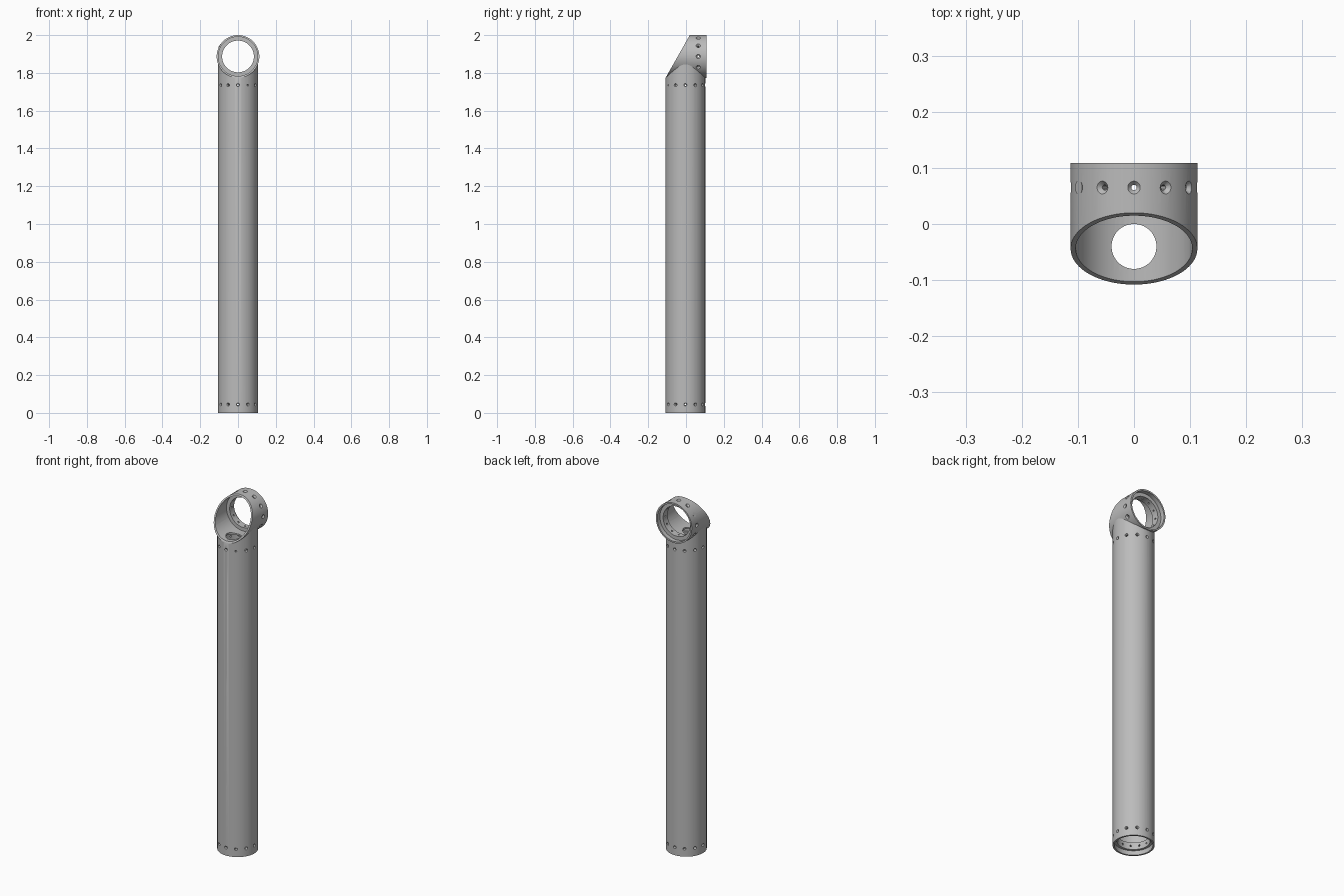
import bpy, bmesh
from math import radians, pi, cos, sin
from mathutils import Matrix, Vector

if "Cube" in bpy.data.objects:
    bpy.data.objects.remove(bpy.data.objects["Cube"])

PIPE_R, ELBOW_R, WALL = 0.105, 0.113, 0.009
PIPE_Y, AXIS_Z, BACK_Y = -0.003, 1.887, 0.109
PIPE = Matrix.Translation((0, PIPE_Y, 0))
# local z of the elbow runs along world y
ELBOW = Matrix.Translation((0, 0, AXIS_Z)) @ Matrix.Rotation(-pi / 2, 4, "X")

grey = bpy.data.materials.new("satin grey")
grey.use_nodes = True
grey.diffuse_color = (0.5, 0.5, 0.5, 1)
grey.node_tree.nodes["Principled BSDF"].inputs["Base Color"].default_value = grey.diffuse_color


def make(name, bm):
    bmesh.ops.recalc_face_normals(bm, faces=bm.faces)
    mesh = bpy.data.meshes.new(name)
    bm.to_mesh(mesh)
    bm.free()
    mesh.materials.append(grey)
    obj = bpy.data.objects.new(name, mesh)
    bpy.context.collection.objects.link(obj)
    return obj


def sleeve(name, outer, inner, low, high, frame):
    """Hollow round sleeve along the frame's z axis."""
    bm = bmesh.new()
    loops = []
    for r, z in ((outer, low), (outer, high), (inner, high), (inner, low)):
        loops.append([bm.verts.new(frame @ Vector((r * cos(a), r * sin(a), z)))
                      for a in (2 * pi * i / 72 for i in range(72))])
    for k, ring in enumerate(loops):
        following = loops[(k + 1) % 4]
        for i in range(72):
            j = (i + 1) % 72
            bm.faces.new((ring[i], ring[j], following[j], following[i]))
    return make(name, bm)


def add_cone(bm, r1, r2, low, high, frame, sides):
    bmesh.ops.create_cone(bm, cap_ends=True, segments=sides, radius1=r1, radius2=r2,
                          depth=high - low,
                          matrix=frame @ Matrix.Translation((0, 0, (low + high) / 2)))


def rod(name, radius, low, high, frame):
    bm = bmesh.new()
    add_cone(bm, radius, radius, low, high, frame, 72)
    return make(name, bm)


def screw_cutters(height, surface, head, frame):
    """Twelve radial bores and twelve matching countersinks."""
    bores, sinks = bmesh.new(), bmesh.new()
    for i in range(12):
        radial = (frame @ Matrix.Translation((0, 0, height))
                  @ Matrix.Rotation(i * pi / 6, 4, "Z") @ Matrix.Rotation(pi / 2, 4, "Y"))
        add_cone(bores, 0.0048, 0.0048, 0.07, 0.13, radial, 12)
        add_cone(sinks, 0.0048, head, surface - 0.008, surface + 0.001, radial, 16)
    return [make("bore_cutter", bores), make("countersink_cutter", sinks)]


def cut(obj, cutters):
    for cutter in cutters:
        mod = obj.modifiers.new("cut", "BOOLEAN")
        mod.operation, mod.solver, mod.object = "DIFFERENCE", "EXACT", cutter
        bpy.ops.object.select_all(action="DESELECT")
        bpy.context.view_layer.objects.active = obj
        obj.select_set(True)
        bpy.ops.object.modifier_apply(modifier=mod.name)


# Main shells
pipe = sleeve("long_pipe", PIPE_R, PIPE_R - WALL, 0, 1.86, PIPE)
elbow = sleeve("elbow_sleeve", ELBOW_R, ELBOW_R - WALL, -0.2, BACK_Y, ELBOW)

# Inner mounting rings
foot_ring = sleeve("foot_ring", PIPE_R - WALL + 0.001, 0.083, 0.025, 0.065, PIPE)
neck_ring = sleeve("neck_ring", PIPE_R - WALL + 0.001, 0.083, 1.715, 1.755, PIPE)
back_ring = sleeve("back_ring", ELBOW_R - WALL + 0.001, 0.084, 0.045, 0.085, ELBOW)

# Sloped mouth cutter: a slab lying on the slanted plane
top, bottom = Vector((0, 0.02, 2.0)), Vector((0, -0.108, 1.774))
along = (top - bottom).normalized()
across = Vector((1, 0, 0))
outward = across.cross(along)
if outward.y > 0:
    outward = -outward
bm = bmesh.new()
bmesh.ops.create_cube(bm, size=1)
for v in bm.verts:
    p = v.co.copy()
    v.co = (top + bottom) / 2 + across * p.x + along * p.y + outward * (p.z + 0.5)
mouth_cutter = make("mouth_cutter", bm)

saddle_cutter = rod("saddle_cutter", ELBOW_R - 0.004, -0.4, 0.4, ELBOW)
passage_cutter = rod("passage_cutter", 0.04, 1.7, 1.85, Matrix.Translation((0, -0.04, 0)))
foot_screws = screw_cutters(0.045, PIPE_R, 0.009, PIPE)
neck_screws = screw_cutters(1.735, PIPE_R, 0.009, PIPE)
back_screws = screw_cutters(0.065, ELBOW_R, 0.0125, ELBOW)

cut(pipe, [saddle_cutter, mouth_cutter] + foot_screws + neck_screws)
cut(elbow, [mouth_cutter, passage_cutter] + back_screws)
cut(foot_ring, foot_screws[:1])
cut(neck_ring, neck_screws[:1])
cut(back_ring, back_screws[:1])

for cutter in [mouth_cutter, saddle_cutter, passage_cutter] + foot_screws + neck_screws + back_screws:
    bpy.data.objects.remove(cutter)

# Smooth walls with crisp rims
bpy.ops.object.select_all(action="DESELECT")
for obj in (pipe, elbow, foot_ring, neck_ring, back_ring):
    obj.select_set(True)
bpy.context.view_layer.objects.active = pipe
bpy.ops.object.shade_smooth_by_angle(angle=radians(30))
